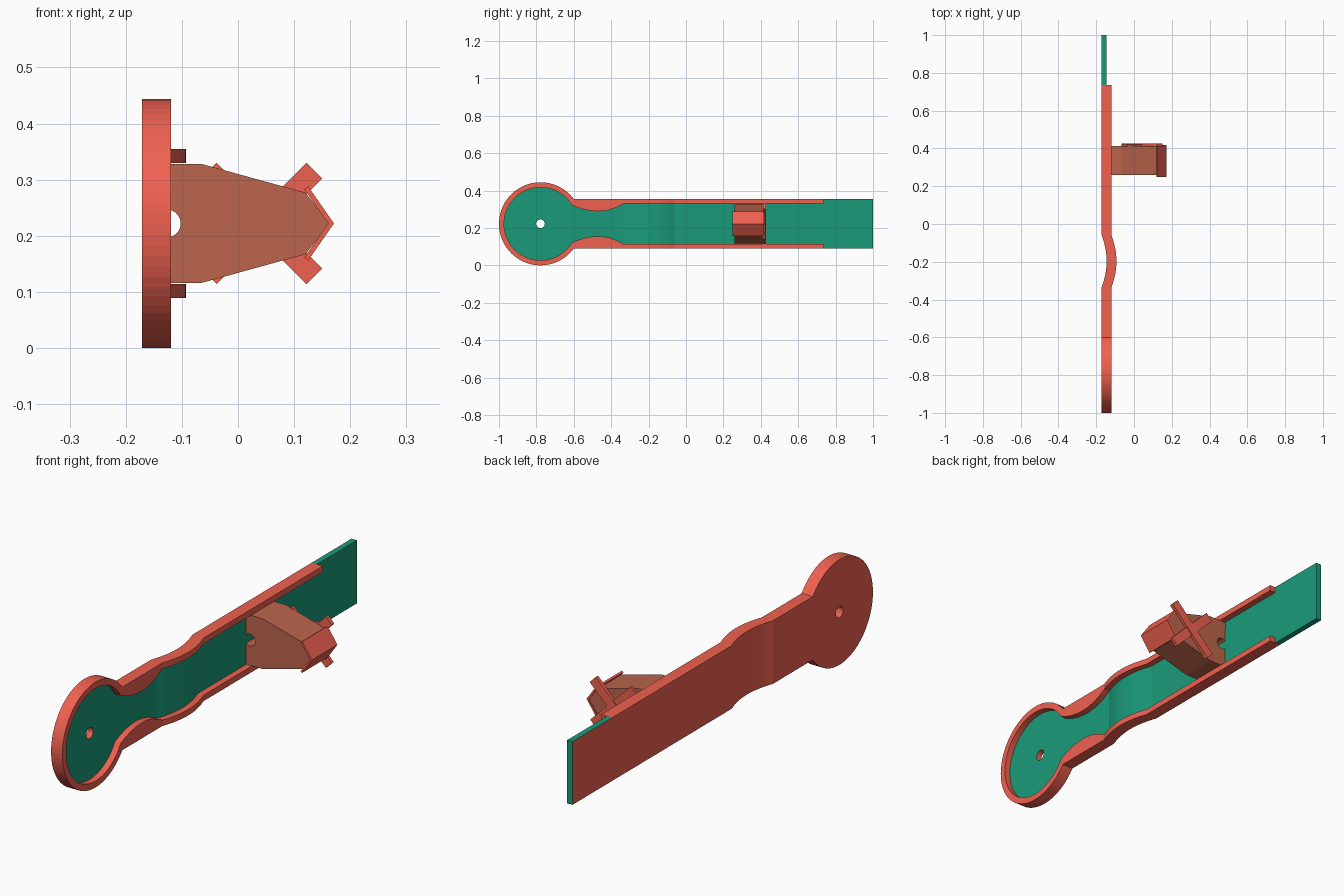
import bpy, bmesh
from math import cos, sin, radians, sqrt

if "Cube" in bpy.data.objects:
    bpy.data.objects.remove(bpy.data.objects["Cube"])

CZ = 0.222                      # height of the long axis
DISC_Y, R_OUT, R_IN = -0.778, 0.222, 0.195
X_BACK, X_FLOOR, X_RIM = -0.171, -0.146, -0.119
HALF_OUT, HALF_IN = 0.133, 0.108
RIM_END = 0.735


def material(name, rgb):
    m = bpy.data.materials.new(name)
    m.diffuse_color = (*rgb, 1)
    m.use_nodes = True
    m.node_tree.nodes["Principled BSDF"].inputs["Base Color"].default_value = m.diffuse_color
    return m


RED = material("red", (0.87, 0.12, 0.08))
GREEN = material("green", (0.01, 0.33, 0.19))
BROWN = material("brown", (0.50, 0.13, 0.07))


def finish(name, bm, mats):
    bmesh.ops.recalc_face_normals(bm, faces=bm.faces[:])
    me = bpy.data.meshes.new(name)
    bm.to_mesh(me)
    bm.free()
    for m in mats:
        me.materials.append(m)
    ob = bpy.data.objects.new(name, me)
    bpy.context.collection.objects.link(ob)
    return ob


def prism(name, profile, y0, y1, mat):
    """Extrude an x/z profile along y."""
    bm = bmesh.new()
    f = bm.faces.new([bm.verts.new((x, y0, z)) for x, z in profile])
    ext = bmesh.ops.extrude_face_region(bm, geom=[f])["geom"]
    bmesh.ops.translate(bm, vec=(0, y1 - y0, 0),
                        verts=[v for v in ext if isinstance(v, bmesh.types.BMVert)])
    return finish(name, bm, [mat])


def bend(y):
    return max(0.0, 0.026 * (1 - ((y + 0.197) / 0.1365) ** 2))


def lerp(a, b, t):
    return a + (b - a) * t


# Half outline: (outer y, outer half height, inner y, inner half height)
half = []
N = 28
ao = 36.8
ai = 31.0
for i in range(N + 1):
    t = i / N
    a, b = radians(lerp(180, ao, t)), radians(lerp(180, ai, t))
    half.append((DISC_Y + R_OUT * cos(a), R_OUT * sin(a) if i else 0,
                 DISC_Y + R_IN * cos(b), R_IN * sin(b) if i else 0))
yo, yi, hi0 = half[-1][0], half[-1][2], half[-1][3]
for i in range(1, 13):          # waist
    y_in = lerp(yi, -0.3335, i / 12)
    k = (hi0 - 0.067) / (yi + 0.47) ** 2 if y_in < -0.47 else 0.041 / 0.1365 ** 2
    half.append((lerp(yo, -0.3335, i / 12), HALF_OUT, y_in, 0.067 + k * (y_in + 0.47) ** 2))
for i in range(1, 13):          # bent section
    y = lerp(-0.3335, -0.0605, i / 12)
    half.append((y, HALF_OUT, y, HALF_IN))
half.append((RIM_END, HALF_OUT, RIM_END, HALF_IN))

# Tray: rimmed plate with bend and plain tail
bm = bmesh.new()


def ring(side):
    out = []
    for y, h, y2, h2 in half:
        d, d2 = bend(y), bend(y2)
        out.append([bm.verts.new(p) for p in (
            (X_BACK + d, y, CZ + side * h), (X_RIM + d, y, CZ + side * h),
            (X_RIM + d2, y2, CZ + side * h2), (X_FLOOR + d2, y2, CZ + side * h2))])
    return out


def face(verts, mat):
    bm.faces.new(verts).material_index = mat


up, dn = ring(1), ring(-1)
for v, w in zip(up[0], dn[0]):
    bm.verts.remove(w)
dn[0] = up[0]
for s in (up, dn):
    for p, q in zip(s, s[1:-1] + [s[-1]]):
        for j in range(3):
            if p is s[-2] and j == 0:
                continue        # last outer wall is closed with the tail
            face((p[j], p[j + 1], q[j + 1], q[j]), 0)
for i in range(len(up) - 1):
    for j, mat in ((0, 0), (3, 1)):
        vs = [up[i][j], up[i + 1][j], dn[i + 1][j], dn[i][j]]
        face(vs if i else vs[:3], mat)
ends = []
for s, sg in ((up, 1), (dn, -1)):
    z = CZ + sg * HALF_OUT
    mid = bm.verts.new((X_FLOOR, RIM_END, z))
    eb, ef = bm.verts.new((X_BACK, 1, z)), bm.verts.new((X_FLOOR, 1, z))
    p, q = s[-2], s[-1]
    face((p[0], p[1], q[1], mid, q[0]), 0)
    face((mid, q[1], q[2], q[3]), 0)
    face((q[0], mid, ef, eb), 1)
    ends.append((mid, eb, ef))
(m1, b1, f1), (m2, b2, f2) = ends
face((m1, up[-1][3], dn[-1][3], m2, f2, f1), 1)
face((up[-1][0], dn[-1][0], b2, b1), 0)
face((b1, f1, f2, b2), 1)
tray = finish("rimmed_tray", bm, [RED, GREEN])

# Pivot hole through the disc
bpy.ops.mesh.primitive_cylinder_add(vertices=32, radius=0.023, depth=0.3,
                                    location=(-0.15, DISC_Y, CZ), rotation=(0, radians(90), 0))
cutter = bpy.context.object
cutter.name = "hole_cutter"
cutter.hide_render = True
cutter.data.materials.append(RED)
mod = tray.modifiers.new("hole", "BOOLEAN")
mod.operation, mod.solver, mod.object = "DIFFERENCE", "EXACT", cutter
bpy.context.view_layer.objects.active = tray
bpy.ops.object.modifier_apply(modifier="hole")
bpy.data.objects.remove(cutter)

# Tapered block with a round notch at its foot
notch = [(-0.127 + 0.025 * cos(radians(a)), CZ + 0.025 * sin(radians(a)))
         for a in range(-136, 137, 17)]
top = [(-0.146, 0.106), (-0.065, 0.106), (0.12, 0.055)]
body = ([(x, CZ + h) for x, h in top] + [(0.163, CZ)]
        + [(x, CZ - h) for x, h in reversed(top)] + notch)
prism("tapered_block", body, 0.26, 0.414, BROWN)

# Roof boards over the pointed end
roof = [(0.118, 0.061), (0.125, 0.066), (0.171, 0), (0.161, 0)]
for side, label in ((1, "upper"), (-1, "lower")):
    prism(label + "_roof_board", [(x, CZ + side * h) for x, h in roof], 0.248, 0.418, RED)

# Crossed planks on the back of the block
L, W, C = 0.133, 0.02, sqrt(0.5)
for side, y1, label in ((1, 0.427, "rising"), (-1, 0.423, "falling")):
    prof = [(0.042 + C * (u - v), CZ + side * C * (u + v))
            for u, v in ((-L, -W), (L, -W), (L, W), (-L, W))]
    prism(label + "_cross_plank", prof, 0.411, y1, RED)
